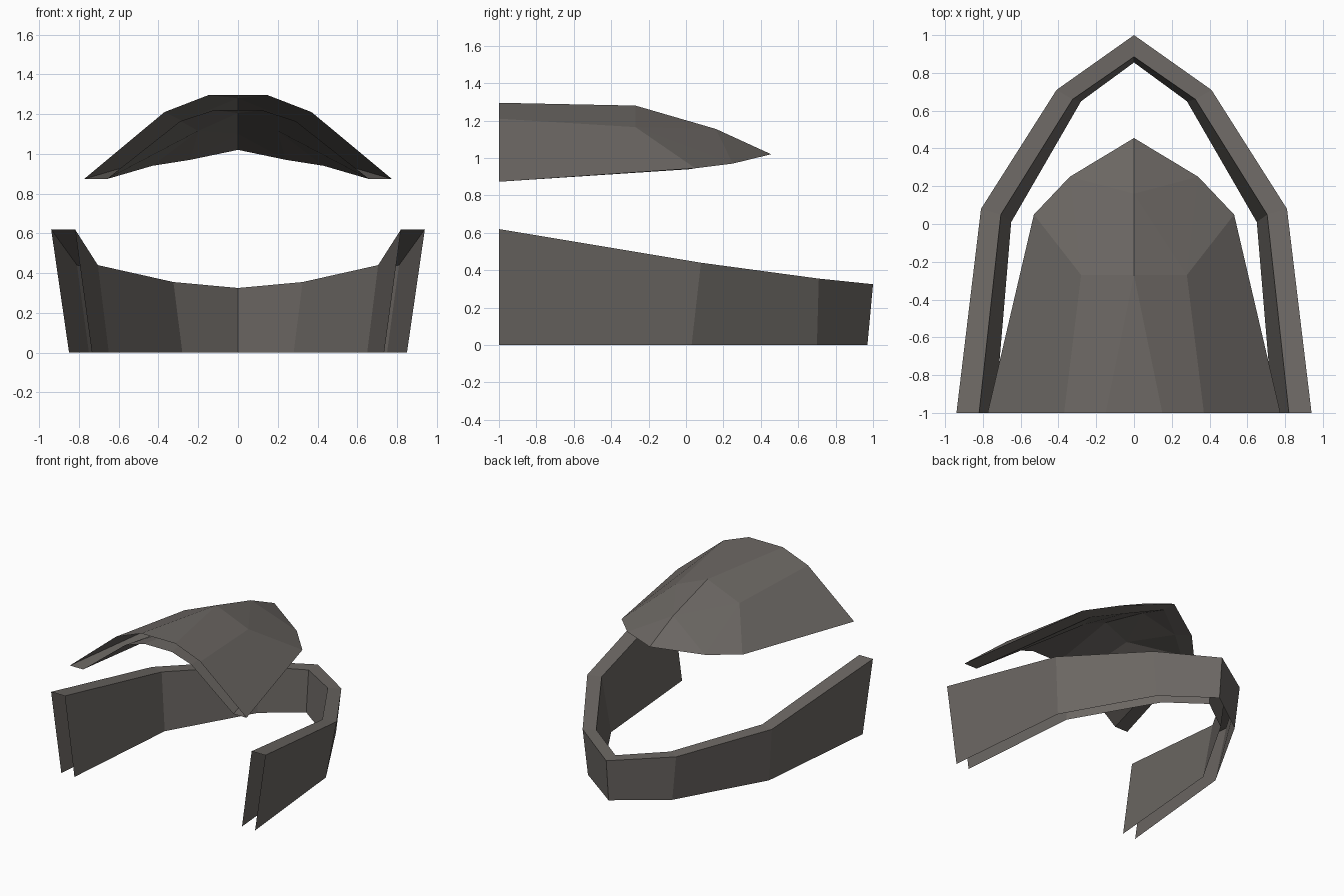
import bpy

if "Cube" in bpy.data.objects:
    bpy.data.objects.remove(bpy.data.objects["Cube"])

# One matte grey for the whole model
grey = bpy.data.materials.new("warm grey")
grey.diffuse_color = (0.15, 0.137, 0.126, 1)
grey.use_nodes = True
grey.node_tree.nodes["Principled BSDF"].inputs["Base Color"].default_value = grey.diffuse_color


def half_part(name, verts, faces):
    """Right half of a part, mirrored across x = 0."""
    mesh = bpy.data.meshes.new(name)
    mesh.from_pydata(verts, [], faces)
    mesh.materials.append(grey)
    obj = bpy.data.objects.new(name, mesh)
    bpy.context.collection.objects.link(obj)
    mod = obj.modifiers.new("mirror", 'MIRROR')
    mod.use_clip = True
    mod.merge_threshold = 0.0005
    return obj


# Lower guard: hollow band, open underneath and at the front ends.
# Each rail runs from the front end to the rear point.
outer_low = [(.85, -1, 0), (.75, .03, 0), (.37, .70, 0), (0, .97, 0)]
outer_top = [(.94, -1, .62), (.81, .08, .44), (.41, .71, .355), (0, 1, .325)]
inner_top = [(.82, -1, .62), (.705, .05, .44), (.325, .66, .355), (0, .885, .325)]
inner_low = [(.735, -1, 0), (.65, .01, 0), (.28, .65, 0), (0, .855, 0)]
rails = outer_low + outer_top + inner_top + inner_low
n = 4
strips = [(r * n + i, r * n + i + 1, (r + 1) * n + i + 1, (r + 1) * n + i)
          for r in range(3) for i in range(n - 1)]
half_part("lower_guard", rails, strips)

# Upper shell: outer and inner skins joined by a rim, open at the front
outer = [(0, -1, 1.295), (.15, -1, 1.295), (.37, -1, 1.21), (.775, -1, .873),
         (0, -.27, 1.28), (.28, -.27, 1.165), (.53, .05, .945),
         (.34, .25, .97), (0, .455, 1.02), (0, .16, 1.155)]
inner = [(0, -1, 1.22), (.12, -1, 1.22), (.29, -1, 1.165), (.66, -1, .873),
         (0, -.32, 1.205), (.20, -.32, 1.115), (.43, .02, .94),
         (.24, .18, .97), (0, .34, 1.02), (0, .10, 1.10)]
skin = [(0, 1, 4), (1, 2, 5, 4), (2, 3, 6, 5), (4, 5, 9),
        (5, 6, 7), (5, 7, 9), (9, 7, 8)]
m = len(outer)
inside = [tuple(i + m for i in reversed(f)) for f in skin]
rim = [(a, a + m, b + m, b) for a, b in ((3, 6), (6, 7), (7, 8))]
half_part("upper_shell", outer + inner, skin + inside + rim)
